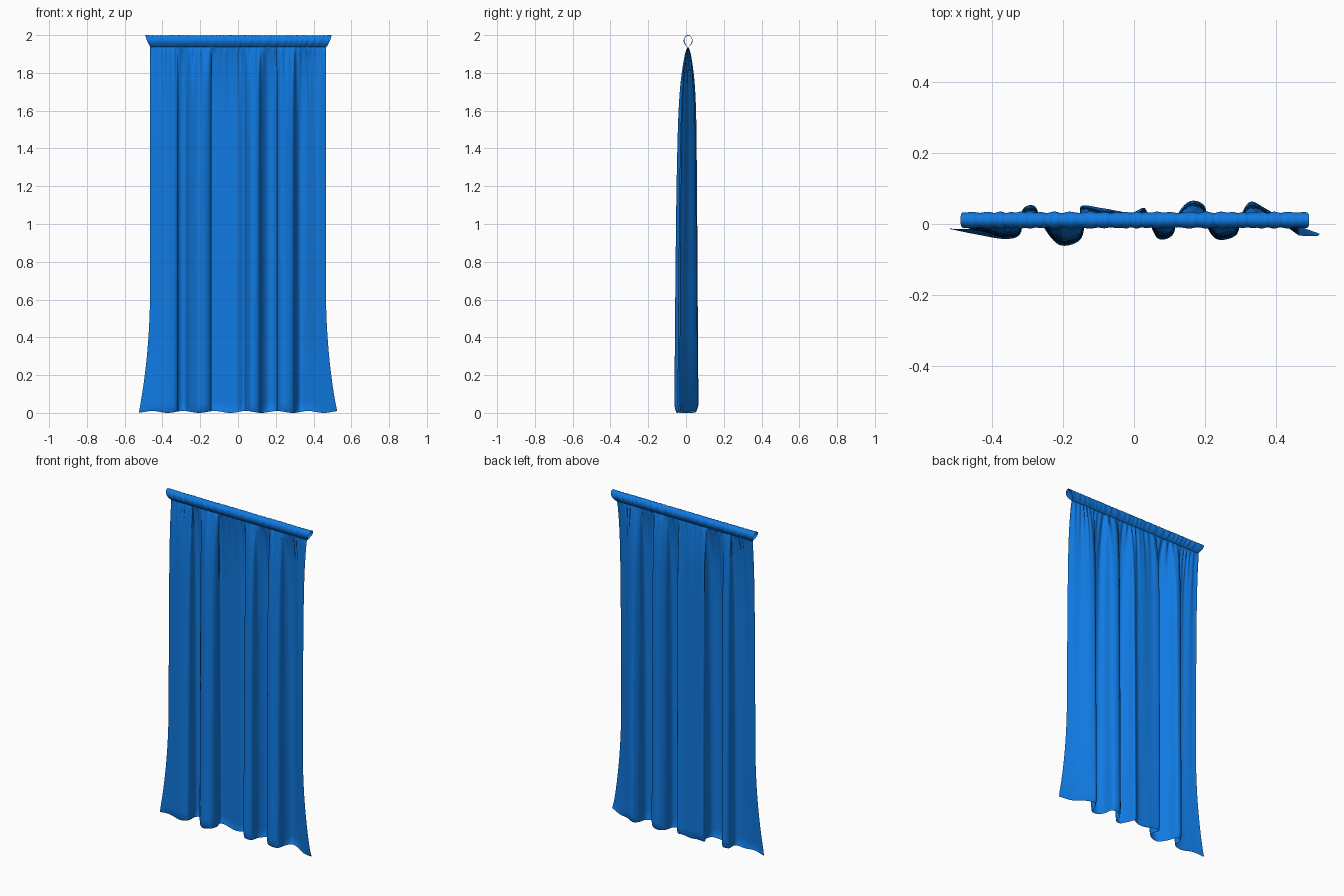
import bpy
import bmesh
from math import sin, cos, pi, exp
from mathutils import Vector

cube = bpy.data.objects.get("Cube")
if cube:
    bpy.data.objects.remove(cube, do_unlink=True)

blue = bpy.data.materials.new("blue_fabric")
colour = (0.005, 0.195, 0.76, 1)
blue.use_nodes = True
blue.diffuse_color = colour
blue.node_tree.nodes["Principled BSDF"].inputs["Base Color"].default_value = colour


def grid_object(name, columns, rows, point, closed=False):
    """Skin a grid of points; a closed grid joins its last row to the first."""
    bm = bmesh.new()
    grid = [[bm.verts.new(point(i, j)) for j in range(rows)] for i in range(columns)]
    for left, right in zip(grid, grid[1:]):
        for j in range(rows if closed else rows - 1):
            k = (j + 1) % rows
            bm.faces.new((left[j], left[k], right[k], right[j]))
    mesh = bpy.data.meshes.new(name)
    bm.to_mesh(mesh)
    bm.free()
    mesh.materials.append(blue)
    obj = bpy.data.objects.new(name, mesh)
    bpy.context.collection.objects.link(obj)
    mesh.shade_smooth()
    return obj


def smooth_path(points, steps):
    """Sample a Catmull-Rom curve through the points."""
    pts = [Vector(p) for p in points]
    pts = [2 * pts[0] - pts[1]] + pts + [2 * pts[-1] - pts[-2]]
    out = []
    for a, b, c, d in zip(pts, pts[1:], pts[2:], pts[3:]):
        for s in range(steps):
            t = s / steps
            out.append(0.5 * (2 * b + (c - a) * t + (2 * a - 5 * b + 4 * c - d) * t ** 2
                              + (3 * b - a - 3 * c + d) * t ** 3))
    return out + [pts[-2]]


# Fold line of the cloth, seen from above, at the hem
folds = smooth_path([
    (-.525, -.015), (-.45, -.03), (-.36, -.043), (-.32, -.025), (-.315, .04),
    (-.28, .05), (-.255, -.01), (-.21, -.06), (-.155, -.048), (-.14, 0),
    (-.15, .05), (-.09, .045), (-.01, .032), (.03, .045), (.045, 0),
    (.07, -.043), (.11, -.03), (.125, .03), (.16, .065), (.2, .05),
    (.21, -.015), (.24, -.045), (.29, -.03), (.305, .03), (.33, .063),
    (.37, .045), (.45, 0), (.525, -.035)], 12)

GATHER = 1.94   # height where the cloth meets the rod pocket
AXIS_Y = 0.011
ROWS = 70


def pleat(x):
    """Irregular fine gathers."""
    return 0.6 * sin(170 * x + 3 * sin(19 * x)) + 0.4 * sin(97 * x + 2 * sin(31 * x))


def cloth_point(i, j):
    x, y = folds[i]
    z = GATHER * (0.5 + 0.5 * cos(pi * j / (ROWS - 1)))
    drop = GATHER - z
    # Folds open below the gathers and deepen toward the hem
    depth = 0.8 * (1 - exp(-drop / 0.18)) + 0.2 * max(0, 1 - z / 1.4)
    # Hem tucks slightly under
    tuck = max(0, 1 - z / 0.05) ** 2
    y = y * depth * (1 - 0.2 * tuck) + AXIS_Y * exp(-drop / 0.5)
    y += 0.007 * pleat(x) * exp(-drop / 0.15) * min(1, drop / 0.03)
    y += 0.003 * sin(61 * x + 4) * min(1, drop / 0.2) * z / GATHER
    # Side edges flare outward near the floor
    flare = max(0, 1 - z / 0.7) ** 2.2
    edge = max(0, abs(x) - 0.36) * 0.364 * (1 - flare)
    x += -edge if x > 0 else edge
    z += 0.005 * (1 + sin(38 * x)) * max(0, 1 - z / 0.1)
    return x, y, z


grid_object("curtain_cloth", len(folds), ROWS, cloth_point)

# Rod pocket: an open gathered sleeve, pinched along its lower seam
SEGMENTS, RING = 260, 28


def sleeve_point(i, j):
    angle = 2 * pi * j / RING
    low = (1 - cos(angle)) / 2
    along = -0.49 + 0.985 * i / (SEGMENTS - 1)
    ripple = pleat(along) * (0.05 + 0.1 * low)
    pinch = 1 - 0.6 * low ** 3
    x = along * (1 - 0.055 * low ** 1.5)
    y = AXIS_Y - 0.0235 * sin(angle) * pinch * (1 + ripple)
    z = 1.968 + 0.032 * cos(angle) - 0.003 * (1 - low) * abs(pleat(along))
    return x, y, z


grid_object("rod_pocket", SEGMENTS, RING, sleeve_point, closed=True)
